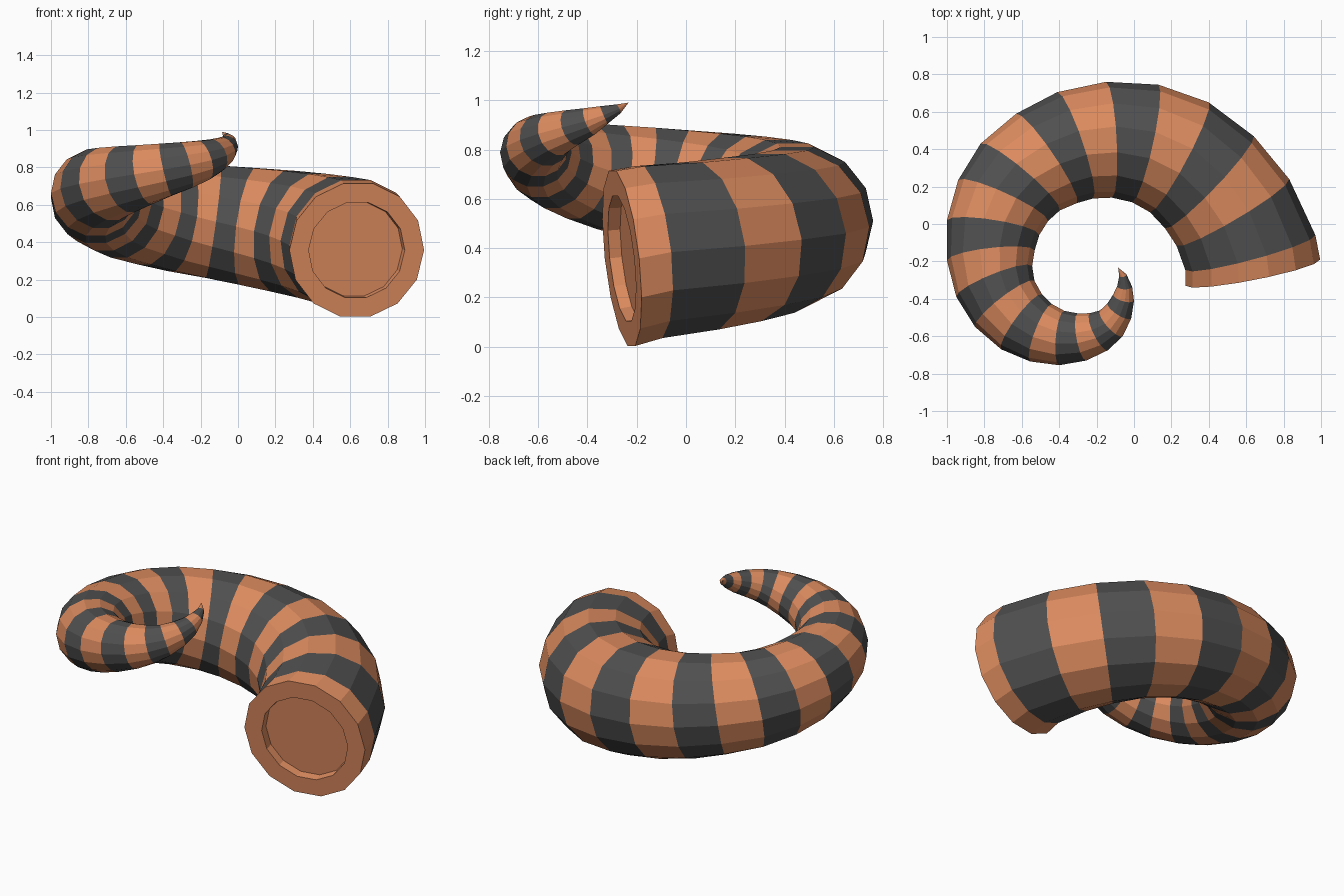
import bpy, bmesh, math
from mathutils import Vector

if "Cube" in bpy.data.objects:
    bpy.data.objects.remove(bpy.data.objects["Cube"])

SIDES = 14
START, TURN = 15.0, 15.6        # ring direction (degrees) and turn per ring

# outer edge of each ring seen from above: x, y
OUTER = [(.995, -.19), (.97, -.06), (.83, .24), (.64, .47), (.40, .65), (.13, .745),
         (-.15, .76), (-.41, .705), (-.63, .59), (-.82, .43), (-.94, .235),
         (-1, .02), (-1, -.195), (-.95, -.39), (-.85, -.55), (-.71, -.67),
         (-.555, -.735), (-.40, -.755), (-.255, -.73), (-.14, -.675),
         (-.06, -.60), (-.015, -.505), (0, -.41), (-.01, -.335), (-.04, -.27),
         (-.085, -.233)]
RADII = [.367, .36, .35, .342, .333, .322, .31, .30, .289, .277, .264, .25, .236,
         .219, .201, .183, .164, .146, .128, .11, .092, .075, .058, .04, .02, 0]


def material(name, color):
    m = bpy.data.materials.new(name)
    m.diffuse_color = (*color, 1)
    m.use_nodes = True
    m.node_tree.nodes["Principled BSDF"].inputs["Base Color"].default_value = m.diffuse_color
    return m


# ring frames along the rising spiral
radials, centres = [], []
for i, ((x, y), r) in enumerate(zip(OUTER, RADII)):
    a = math.radians(11 if i == 0 else START + TURN * (i - 1))
    radial = Vector((math.cos(a), math.sin(a), 0))
    radials.append(radial)
    centres.append(Vector((x, y, .358 + .0253 * i)) - radial * r)

bm = bmesh.new()


def axes(i):
    """Radial, upward and tangent directions of ring i."""
    a = radials[i]
    flat = Vector((-a.y, a.x, 0))
    d = centres[min(i + 1, len(centres) - 1)] - centres[max(i - 1, 0)]
    slope = .11 if i < 2 else d.z / math.hypot(d.x, d.y)
    tangent = (flat + Vector((0, 0, slope))).normalized()
    return a, a.cross(tangent), tangent


def ring(i, radius, shift=0):
    a, up, tangent = axes(i)
    c = centres[i] + tangent * shift
    return [bm.verts.new(c + radius * (math.cos(t) * a + math.sin(t) * up))
            for t in (2 * math.pi * k / SIDES for k in range(SIDES))]


def bridge(r1, r2, mat):
    for k in range(SIDES):
        n = (k + 1) % SIDES
        bm.faces.new((r1[k], r1[n], r2[n], r2[k])).material_index = mat


# striped body, alternating colour per segment
rings = [ring(i, r) for i, r in enumerate(RADII[:-1])]
for i in range(len(rings) - 1):
    bridge(rings[i], rings[i + 1], i % 2)

# pointed tip
tip = bm.verts.new(centres[-1])
for k in range(SIDES):
    bm.faces.new((rings[-1][k], rings[-1][(k + 1) % SIDES], tip)).material_index = 0

# base rim with shallow round recess
rim = ring(0, .262)
floor = ring(0, .258, .05)
bridge(rings[0], rim, 0)
bridge(rim, floor, 0)
bm.faces.new(floor).material_index = 0

bmesh.ops.recalc_face_normals(bm, faces=bm.faces[:])
mesh = bpy.data.meshes.new("curled_horn")
bm.to_mesh(mesh)
bm.free()
mesh.materials.append(material("orange", (.72, .26, .115)))
mesh.materials.append(material("charcoal", (.08, .08, .08)))
bpy.context.collection.objects.link(bpy.data.objects.new("curled_horn", mesh))
